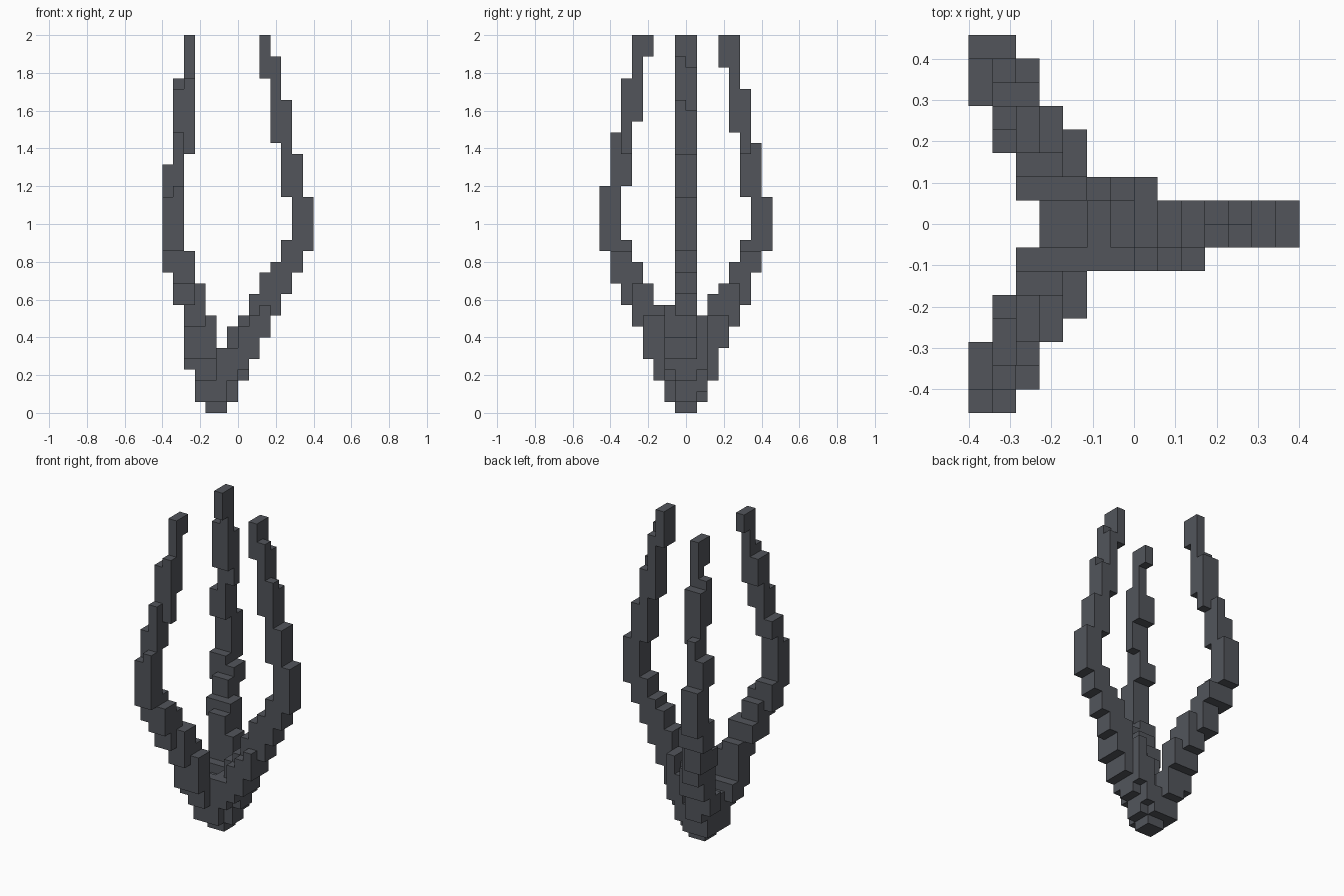
import bpy, bmesh
from mathutils import Vector

cube = bpy.data.objects.get("Cube")
if cube:
    bpy.data.objects.remove(cube, do_unlink=True)

UNIT = 2 / 35                       # edge of one block
ORIGIN = Vector((-7, -8, 0))        # block grid corner

material = bpy.data.materials.new("dark slate grey")
material.use_nodes = True
colour = (0.085, 0.091, 0.105, 1)
material.diffuse_color = colour
shader = material.node_tree.nodes["Principled BSDF"]
shader.inputs["Base Color"].default_value = colour
shader.inputs["Roughness"].default_value = 0.8


def span(profile, z):
    """Block range of a stepped profile (top, low, high) at one layer."""
    for top, low, high in profile:
        if z < top:
            return range(low, high + 1)
    return range(0)


def box(xs, ys, zs):
    return {(x, y, z) for x in range(*xs) for y in range(*ys) for z in range(*zs)}


def allowed(x, out, z):
    """Plan outline of a rear claw; out is the block distance from the middle."""
    low, high = {0: (5, 7), 1: (3, 7), 2: (1, 6), 3: (0, 4), 4: (0, 3)}[x]
    if (x == 2 and out == 6 and z > 20) or (x == 0 and out == 7 and z == 20):
        return False
    return low <= out <= high


def rear_claw(x_profile, out_profile, side):
    cells = set()
    for z in range(1, 35):
        for x in span(x_profile, z):
            for out in span(out_profile, z):
                if allowed(x, out, z):
                    cells.add((x, 8 + out if side > 0 else 7 - out, z))
    return cells


# Sideways steps of the two rear claws
lower_steps = [(4, 3, 4), (9, 2, 4), (10, 2, 3), (12, 1, 3), (13, 1, 2),
               (15, 0, 2), (23, 0, 1), (24, 1, 1)]
right_rear_x = lower_steps + [(30, 1, 2), (35, 2, 2)]
left_rear_x = lower_steps + [(31, 1, 2), (35, 2, 2)]

# Outward steps of the two rear claws
right_rear_out = [(3, 0, 1), (5, 1, 2), (6, 1, 3), (8, 2, 3), (10, 2, 4),
                  (12, 3, 5), (14, 4, 6), (15, 5, 6), (16, 5, 7), (21, 6, 7),
                  (26, 5, 6), (27, 5, 5), (31, 4, 5), (33, 4, 4), (35, 3, 4)]
left_rear_out = [(3, 0, 1), (6, 1, 2), (8, 2, 3), (10, 2, 4), (11, 2, 5),
                 (12, 3, 5), (13, 4, 5), (14, 4, 6), (15, 5, 6), (16, 5, 7),
                 (20, 6, 7), (25, 5, 6), (26, 5, 5), (30, 4, 5), (32, 4, 4),
                 (35, 3, 4)]

# Single claw that points along +x
single_x = [(1, 4, 5), (3, 4, 6), (5, 4, 7), (6, 5, 8), (7, 6, 8), (8, 6, 9),
            (9, 7, 9), (11, 8, 10), (13, 9, 11), (14, 10, 12), (15, 11, 12),
            (16, 11, 13), (20, 12, 13), (24, 11, 12), (25, 11, 11),
            (29, 10, 11), (31, 10, 10), (33, 9, 10), (35, 9, 9)]
single = {(x, y, z) for z in range(35) for x in span(single_x, z) for y in (7, 8)}
single -= {(10, 8, 32), (11, 8, 28)}

# Side ridges near the foot of the single claw
ridges = (box((7, 8), (6, 7), (4, 8)) | box((8, 9), (6, 7), (5, 9))
          | box((9, 10), (6, 7), (7, 10)) | box((6, 7), (9, 10), (2, 7))
          | box((7, 8), (9, 10), (4, 9)))

# Solid foot where the claws meet
foot = (box((4, 6), (7, 9), (0, 1)) | box((3, 6), (7, 9), (1, 5))
        | box((4, 6), (6, 10), (1, 4)) | box((5, 7), (6, 7), (3, 6)))

parts = {
    "foot": foot,
    "single_claw": single,
    "claw_ridges": ridges,
    "right_rear_claw": rear_claw(right_rear_x, right_rear_out, -1),
    "left_rear_claw": rear_claw(left_rear_x, left_rear_out, 1),
}
solid = set().union(*parts.values())


def build(name, cells):
    """Make a mesh from the outer faces of a set of blocks."""
    bm = bmesh.new()
    for cell in cells:
        middle = Vector(cell) + Vector((0.5, 0.5, 0.5))
        for axis in range(3):
            for sign in (-1, 1):
                normal = Vector((0, 0, 0))
                normal[axis] = sign
                if tuple(int(v) for v in Vector(cell) + normal) in solid:
                    continue
                u, v = Vector((0, 0, 0)), Vector((0, 0, 0))
                u[(axis + 1) % 3] = 0.5
                v[(axis + 2) % 3] = 0.5 * sign
                c = middle + normal / 2
                bm.faces.new([bm.verts.new((p + ORIGIN) * UNIT)
                              for p in (c - u - v, c + u - v, c + u + v, c - u + v)])
    bmesh.ops.remove_doubles(bm, verts=bm.verts, dist=UNIT / 50)
    bmesh.ops.dissolve_limit(bm, angle_limit=0.01, verts=bm.verts, edges=bm.edges)
    mesh = bpy.data.meshes.new(name)
    bm.to_mesh(mesh)
    bm.free()
    mesh.materials.append(material)
    bpy.context.collection.objects.link(bpy.data.objects.new(name, mesh))


used = set()
for part_name, part_cells in parts.items():
    build(part_name, part_cells - used)
    used |= part_cells
